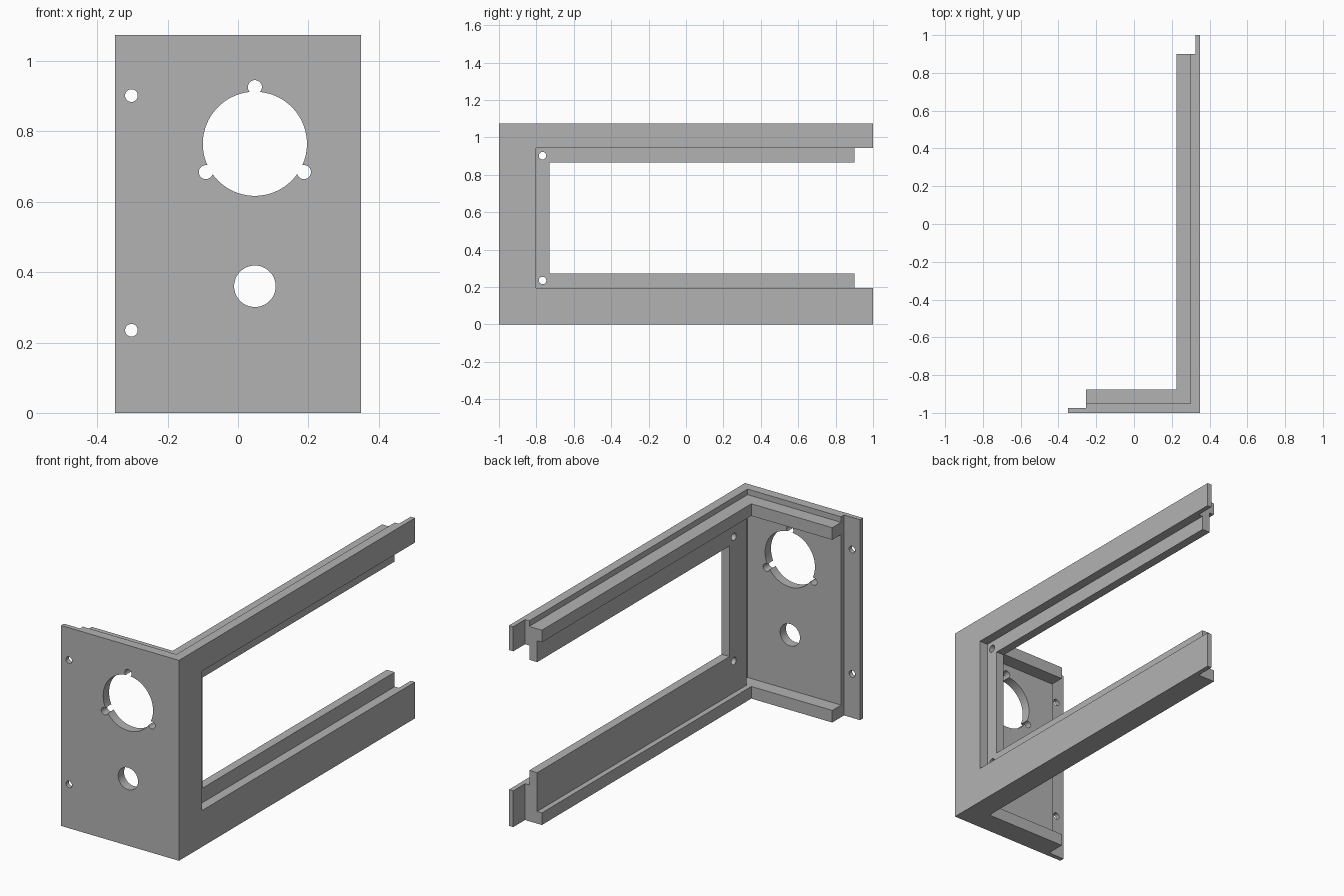
import bpy, bmesh, math
from mathutils import Vector

cube = bpy.data.objects.get("Cube")
if cube:
    bpy.data.objects.remove(cube, do_unlink=True)

grey = bpy.data.materials.new("plain grey")
grey.use_nodes = True
colour = (0.45, 0.45, 0.45, 1)
grey.diffuse_color = colour
grey.node_tree.nodes["Principled BSDF"].inputs["Base Color"].default_value = colour


def prism(name, outline, axis, lo, hi):
    """Extrude a flat outline along x, y or z."""
    place = {"x": lambda a, b, t: (t, a, b),
             "y": lambda a, b, t: (a, t, b),
             "z": lambda a, b, t: (a, b, t)}[axis]
    bm = bmesh.new()
    face = bm.faces.new([bm.verts.new(place(a, b, lo)) for a, b in outline])
    new = bmesh.ops.extrude_face_region(bm, geom=[face])["geom"]
    shift = Vector(place(0, 0, hi - lo))
    bmesh.ops.translate(bm, vec=shift, verts=[v for v in new if isinstance(v, bmesh.types.BMVert)])
    bmesh.ops.recalc_face_normals(bm, faces=bm.faces)
    mesh = bpy.data.meshes.new(name)
    bm.to_mesh(mesh)
    bm.free()
    mesh.materials.append(grey)
    obj = bpy.data.objects.new(name, mesh)
    bpy.context.collection.objects.link(obj)
    return obj


def circle(a, b, r, n=64):
    return [(a + r * math.cos(2 * math.pi * i / n), b + r * math.sin(2 * math.pi * i / n))
            for i in range(n)]


def activate(obj):
    bpy.ops.object.select_all(action="DESELECT")
    obj.select_set(True)
    bpy.context.view_layer.objects.active = obj


def cut(obj, outline, axis, lo, hi):
    """Subtract a prism and throw the cutter away."""
    cutter = prism("cutter", outline, axis, lo, hi)
    cutter.hide_render = True
    mod = obj.modifiers.new("cut", "BOOLEAN")
    mod.operation, mod.solver, mod.object = "DIFFERENCE", "EXACT", cutter
    activate(obj)
    bpy.ops.object.modifier_apply(modifier=mod.name)
    bpy.data.objects.remove(cutter, do_unlink=True)


HEIGHT = 1.075
SCREW_Z = (0.235, 0.902)

# L-shaped outer wall with thin flanges at both free ends
wall = prism("outer_wall", [(-0.35, -1), (0.35, -1), (0.35, 1), (0.325, 1), (0.325, 0.9),
                            (0.3, 0.9), (0.3, -0.95), (-0.255, -0.95), (-0.255, -0.975),
                            (-0.35, -0.975)], "z", 0, HEIGHT)
# Side opening, running out through the back end
cut(wall, [(-0.803, 0.195), (1.1, 0.195), (1.1, 0.943), (-0.803, 0.943)], "x", 0.2, 0.5)
# Large round opening with three screw notches
CX, CZ = 0.048, 0.765
cut(wall, circle(CX, CZ, 0.148, 96), "y", -1.1, -0.85)
for angle in (90, 210, 330):
    a = math.radians(angle)
    cut(wall, circle(CX + 0.161 * math.cos(a), CZ + 0.161 * math.sin(a), 0.02, 32), "y", -1.1, -0.85)
# Small round opening and flange screw holes
cut(wall, circle(CX, 0.36, 0.059), "y", -1.1, -0.85)
for z in SCREW_Z:
    cut(wall, circle(-0.303, z, 0.018, 32), "y", -1.1, -0.85)

# C-shaped window lip set behind the side opening
lip = prism("window_lip", [(-0.875, 0.065), (0.9, 0.065), (0.9, 0.273), (-0.73, 0.273),
                           (-0.73, 0.866), (0.9, 0.866), (0.9, 0.98), (-0.875, 0.98)],
            "x", 0.253, 0.3)
for z in SCREW_Z:
    cut(lip, circle(-0.767, z, 0.02, 32), "x", 0.2, 0.4)

# Inner ledges along the bottom and just below the top edge
ledge = [(-0.255, -0.95), (0.3, -0.95), (0.3, 0.9), (0.225, 0.9), (0.225, -0.875), (-0.255, -0.875)]
parts = [wall, lip,
         prism("bottom_ledge", ledge, "z", 0, 0.065),
         prism("top_ledge", ledge, "z", 0.98, 1.045)]

for obj in parts:
    activate(obj)
    bpy.ops.object.shade_smooth_by_angle(angle=math.radians(30))
